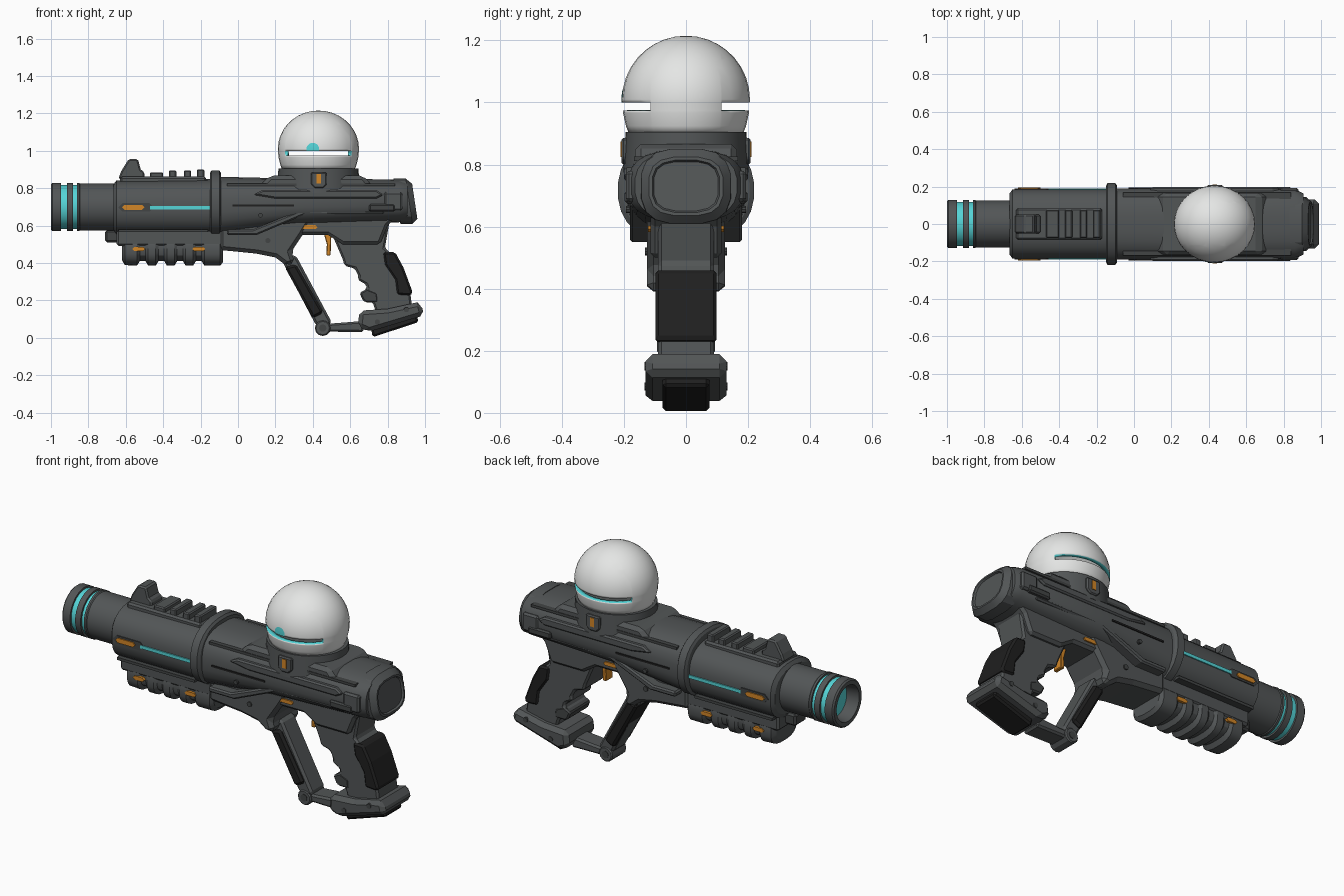
import bpy, bmesh, math
from mathutils import Vector, Matrix

if "Cube" in bpy.data.objects:
    bpy.data.objects.remove(bpy.data.objects["Cube"])


def material(name, rgb):
    m = bpy.data.materials.new(name)
    m.diffuse_color = (*rgb, 1)
    m.use_nodes = True
    m.node_tree.nodes["Principled BSDF"].inputs["Base Color"].default_value = m.diffuse_color
    return m


GREY = material("gunmetal grey", (0.085, 0.092, 0.094))
DARK = material("dark grey", (0.055, 0.059, 0.06))
BLACK = material("rubber black", (0.014, 0.014, 0.014))
WHITE = material("dome white", (0.78, 0.79, 0.78))
CYAN = material("glow cyan", (0.09, 0.66, 0.68))
ORANGE = material("accent orange", (0.65, 0.24, 0.02))


def finish(name, bm, mats, bevel=0, smooth=True):
    bmesh.ops.recalc_face_normals(bm, faces=bm.faces)
    me = bpy.data.meshes.new(name)
    bm.to_mesh(me)
    bm.free()
    for m in mats:
        me.materials.append(m)
    ob = bpy.data.objects.new(name, me)
    bpy.context.collection.objects.link(ob)
    if bevel:
        b = ob.modifiers.new("bevel", "BEVEL")
        b.width, b.segments, b.limit_method = bevel, 1, "ANGLE"
        b.angle_limit = math.radians(40)
    if smooth:
        bpy.ops.object.select_all(action="DESELECT")
        ob.select_set(True)
        bpy.context.view_layer.objects.active = ob
        bpy.ops.object.shade_smooth_by_angle(angle=math.radians(25))
    return ob


def prism(name, pts, y0, y1, mat=GREY, bevel=0.0):
    """Side outline (x, z) extruded from y0 to y1."""
    bm = bmesh.new()
    f = bm.faces.new([bm.verts.new((x, y0, z)) for x, z in pts])
    r = bmesh.ops.extrude_face_region(bm, geom=[f])
    verts = [v for v in r["geom"] if isinstance(v, bmesh.types.BMVert)]
    bmesh.ops.translate(bm, verts=verts, vec=(0, y1 - y0, 0))
    return finish(name, bm, [mat], bevel, False)


def box(name, x0, x1, z0, z1, y0, y1, mat=GREY, bevel=0.0):
    return prism(name, [(x0, z0), (x1, z0), (x1, z1), (x0, z1)], y0, y1, mat, bevel)


def pair(name, pts, y0, y1, mat=GREY, bevel=0.0):
    prism(name + "_front", pts, -y1, -y0, mat, bevel)
    prism(name + "_back", pts, y0, y1, mat, bevel)


def rect(x0, x1, z0, z1):
    return [(x0, z0), (x1, z0), (x1, z1), (x0, z1)]


def pointed(x0, x1, z, h):
    return [(x0, z), (x0 + h, z - h), (x1 - h, z - h), (x1, z), (x1 - h, z + h), (x0 + h, z + h)]


def tube(name, sections, e=2.0, n=24, mats=(GREY,), bands=None, shear=0.0):
    """Loft along x; section = (x, centre z, half width, half height)."""
    bm = bmesh.new()
    rings = []
    for x, cz, ry, rz in sections:
        ring = []
        for i in range(n):
            a = 2 * math.pi * (i + 0.5) / n
            c, s = math.cos(a), math.sin(a)
            y = ry * math.copysign(abs(c) ** (2 / e), c)
            z = rz * math.copysign(abs(s) ** (2 / e), s)
            ring.append(bm.verts.new((x - shear * z, y, cz + z)))
        rings.append(ring)
    for k in range(len(rings) - 1):
        for i in range(n):
            j = (i + 1) % n
            f = bm.faces.new((rings[k][i], rings[k][j], rings[k + 1][j], rings[k + 1][i]))
            f.material_index = bands[k] if bands else 0
    f = bm.faces.new(rings[0])
    f.material_index = bands[0] if bands else 0
    bm.faces.new(rings[-1])
    return finish(name, bm, list(mats))


# Muzzle and barrel: recessed cyan lens, two glowing grooves
prof = [(-0.93, .085, 1), (-0.93, .09, 0), (-1, .10, 0), (-1, .122, 0), (-.992, .13, 0), (-.947, .13, 0),
        (-.947, .119, 1), (-.915, .119, 0), (-.915, .13, 0), (-.882, .13, 0), (-.882, .119, 1),
        (-.862, .119, 0), (-.862, .13, 0), (-.85, .13, 0), (-.845, .126, 0), (-.6, .126, 0)]
tube("muzzle_barrel", [(x, .70, r, r) for x, r, _ in prof], mats=(GREY, CYAN),
     bands=[b for _, _, b in prof])

# Front housing, collar and main body
tube("front_housing", [(-.665, .697, .165, .125), (-.65, .697, .186, .146), (-.12, .70, .186, .15)], 2.5)
tube("collar", [(-.15, .717, .205, .165), (-.142, .717, .22, .178), (-.1, .717, .22, .178),
                (-.09, .717, .205, .165)], 2.3, 28)
tube("main_body", [(-.1, .705, .19, .157), (.1, .715, .19, .142), (.3, .725, .19, .128),
                   (.86, .732, .187, .115), (.905, .732, .165, .108)], 2.7)
tube("rear_cap", [(.85, .73, .15, .122), (.915, .73, .145, .122), (.945, .73, .12, .095),
                  (.945, .73, .11, .085), (.935, .73, .105, .08)], 3, 16, (GREY, DARK), shear=.15)

# Housing side lights and trims
pair("light_strip", rect(-.47, -.15, .687, .705), .175, .191, CYAN)
pair("light_frame", pointed(-.64, -.45, .697, .023), .17, .190, DARK)
pair("orange_marker", pointed(-.62, -.50, .697, .013), .18, .196, ORANGE)
pair("housing_lower_trim", rect(-.64, -.16, .565, .58), .09, .155, DARK)

# Top rail and front sight
box("rail_base", -.63, -.17, .81, .862, -.085, .085, GREY, .01)
prism("front_sight", [(-.64, .85), (-.625, .89), (-.585, .955), (-.535, .955), (-.52, .9), (-.5, .885), (-.5, .85)],
      -.05, .05, GREY, .008)
for i, (x0, x1, z) in enumerate([(-.47, -.40, .885), (-.37, -.33, .895), (-.29, -.25, .895), (-.22, -.18, .9)]):
    box(f"rail_rib_{i}", x0, x1, .85, z, -.075, .075, GREY, .006)

# Under-barrel foregrip with ribbed underside
secs = [(-.62, .475, .09, .06), (-.605, .47, .115, .082)]
for i in range(4):
    x = -.54 + i * .1
    secs += [(x, .47, .118, .085), (x + .015, .48, .108, .07), (x + .045, .48, .108, .07), (x + .06, .47, .118, .085)]
secs += [(-.095, .47, .118, .085), (-.08, .475, .10, .07)]
tube("foregrip", secs, 2.8, 20)
box("foregrip_mount", -.65, -.08, .49, .58, -.115, .115, GREY, .012)
box("foregrip_nub", -.71, -.64, .51, .575, -.05, .05, DARK, .01)
for x in (-.53, -.21):
    pair("foregrip_marker", pointed(x - .035, x + .035, .475, .011), .105, .122, ORANGE)

# Lower frame and trigger bridge
prism("lower_frame", [(-.1, .64), (-.1, .47), (0, .46), (.1, .45), (.2, .43), (.26, .385), (.305, .40),
                      (.285, .46), (.345, .55), (.4, .64)], -.125, .125, GREY, .02)
prism("trigger_bridge", [(.25, .66), (.3, .55), (.48, .55), (.56, .5), (.76, .5), (.8, .6), (.86, .66)],
      -.115, .115, GREY, .015)
pair("selector", pointed(.335, .425, .592, .010), .10, .123, ORANGE)
prism("trigger", [(.455, .57), (.50, .57), (.495, .44), (.472, .44), (.475, .5)], -.03, .03, ORANGE, .004)

# Body side details
pair("side_rail", [(.08, .765), (.13, .79), (.74, .79), (.78, .765), (.74, .745), (.2, .745)], .15, .199, GREY, .008)
pair("side_groove", rect(-.03, .3, .703, .713), .17, .194, BLACK)
pair("frame_brace", [(-.06, .55), (.1, .55), (.36, .66), (.78, .66), (.78, .68), (.33, .68), (.08, .58), (-.06, .58)],
     .1, .18, GREY, .008)
pair("rear_block", rect(.78, .88, .68, .78), .15, .193, GREY, .01)
pair("rear_latch", rect(.70, .84, .675, .715), .15, .198, DARK, .008)
pair("upper_ledge", rect(-.06, .84, .812, .826), .1, .168, DARK)


def bolt(x, z, r, y, mat=DARK):
    ring = [(x + r * math.cos(i * math.pi / 5), z + r * math.sin(i * math.pi / 5)) for i in range(10)]
    pair("bolt", ring, y - .03, y, mat)


bolt(.16, .52, .014, .132)
bolt(.12, .655, .012, .194)
bolt(.745, .085, .014, .134)
bolt(.90, .15, .014, .134)

# Rear grip with finger grooves, and rubber back strap
prism("rear_grip", [(.5, .56), (.56, .42), (.57, .385), (.625, .37), (.645, .33), (.64, .31), (.685, .285),
                    (.69, .265), (.655, .24), (.67, .205), (.72, .19), (.74, .13), (.93, .17), (.92, .25),
                    (.87, .37), (.82, .45), (.785, .48), (.81, .62)], -.09, .09, GREY, .018)
prism("back_strap", [(.775, .46), (.84, .458), (.885, .375), (.935, .24), (.92, .225), (.85, .23), (.84, .31),
                     (.785, .39)], -.099, .099, BLACK, .012)
prism("finger_pad", [(.65, .24), (.69, .262), (.745, .24), (.75, .19), (.68, .19), (.665, .205)],
      -.093, .093, DARK, .008)
prism("grip_base", [(.65, .145), (.80, .155), (.96, .19), (.98, .18), (.995, .12), (.70, .032), (.64, .06)],
      -.13, .13, GREY, .03)
prism("base_pad", [(.71, .06), (.95, .13), (.967, .085), (.72, .003)], -.075, .075, BLACK, .01)

# Hand guard: strut, rubber sleeve, pivot and lower bar
prism("guard_strut", [(.22, .44), (.31, .44), (.50, .085), (.46, .03), (.41, .08)], -.06, .06, GREY, .012)
prism("guard_sleeve", [(.25, .378), (.31, .393), (.457, .135), (.40, .105)], -.077, .077, BLACK, .012)
prism("guard_pivot", [(.453 + .042 * math.cos(i * math.pi / 6), .052 + .042 * math.sin(i * math.pi / 6))
                      for i in range(12)], -.065, .065, GREY, .006)
bolt(.453, .052, .02, .068)
prism("guard_bar", [(.46, .075), (.52, .078), (.67, .09), (.67, .03), (.5, .033), (.46, .03)], -.055, .055, GREY, .01)

# Dome mount: ramped plate, round base and side clips
prism("mount_plate", [(.10, .80), (.17, .867), (.67, .867), (.73, .80)], -.165, .165, GREY, .02)
bm = bmesh.new()
bmesh.ops.create_cone(bm, cap_ends=True, segments=32, radius1=.222, radius2=.214, depth=.13,
                      matrix=Matrix.Translation((.43, 0, .84)) @ Matrix.Diagonal((1, .91, 1, 1)))
finish("dome_base", bm, [GREY])
pair("base_clip", [(.39, .885), (.39, .82), (.41, .80), (.455, .80), (.475, .82), (.475, .885)], .16, .208, GREY, .006)
pair("clip_marker", rect(.421, .444, .825, .875), .18, .2115, ORANGE)

# Dome: hollow shell with a slot on each side
DC = Vector((.43, 0, 1.01))


def dome_shape(bm, k=1.0):
    for v in bm.verts:
        x, y, z = v.co
        v.co = DC + Vector((x * .217 * k, y * .206 * k, z * (.205 if z > 0 else .25) * k))


def cut(bm, co, no, **kw):
    bmesh.ops.bisect_plane(bm, geom=bm.verts[:] + bm.edges[:] + bm.faces[:], plane_co=co, plane_no=no, **kw)


bm = bmesh.new()
bmesh.ops.create_uvsphere(bm, u_segments=32, v_segments=18, radius=1)
dome_shape(bm)
cut(bm, (0, 0, .895), (0, 0, 1), clear_inner=True)
for z in (.974, 1.0):
    cut(bm, (0, 0, z), (0, 0, 1))
for y in (-.115, .115):
    cut(bm, (0, y, 0), (0, 1, 0))
slot = [f for f in bm.faces if .974 < f.calc_center_median().z < 1.0 and abs(f.calc_center_median().y) > .115]
bmesh.ops.delete(bm, geom=slot, context="FACES")
dome = finish("dome", bm, [WHITE, CYAN])
s = dome.modifiers.new("shell", "SOLIDIFY")
s.thickness, s.offset, s.material_offset_rim = .025, -1, 1

# Half-round cyan spot above the front slot
bm = bmesh.new()
bmesh.ops.create_uvsphere(bm, u_segments=20, v_segments=40, radius=1,
                          matrix=Matrix.Rotation(math.radians(-8), 4, "Z") @ Matrix.Rotation(math.radians(90), 4, "X"))
dome_shape(bm, 1.008)
centre = Vector((.40, -.206, 1.0))
far = [v for v in bm.verts if (v.co - centre).length > .046]
bmesh.ops.delete(bm, geom=far, context="VERTS")
cut(bm, (0, 0, 1.0), (0, 0, 1), clear_inner=True)
finish("dome_spot", bm, [CYAN])
